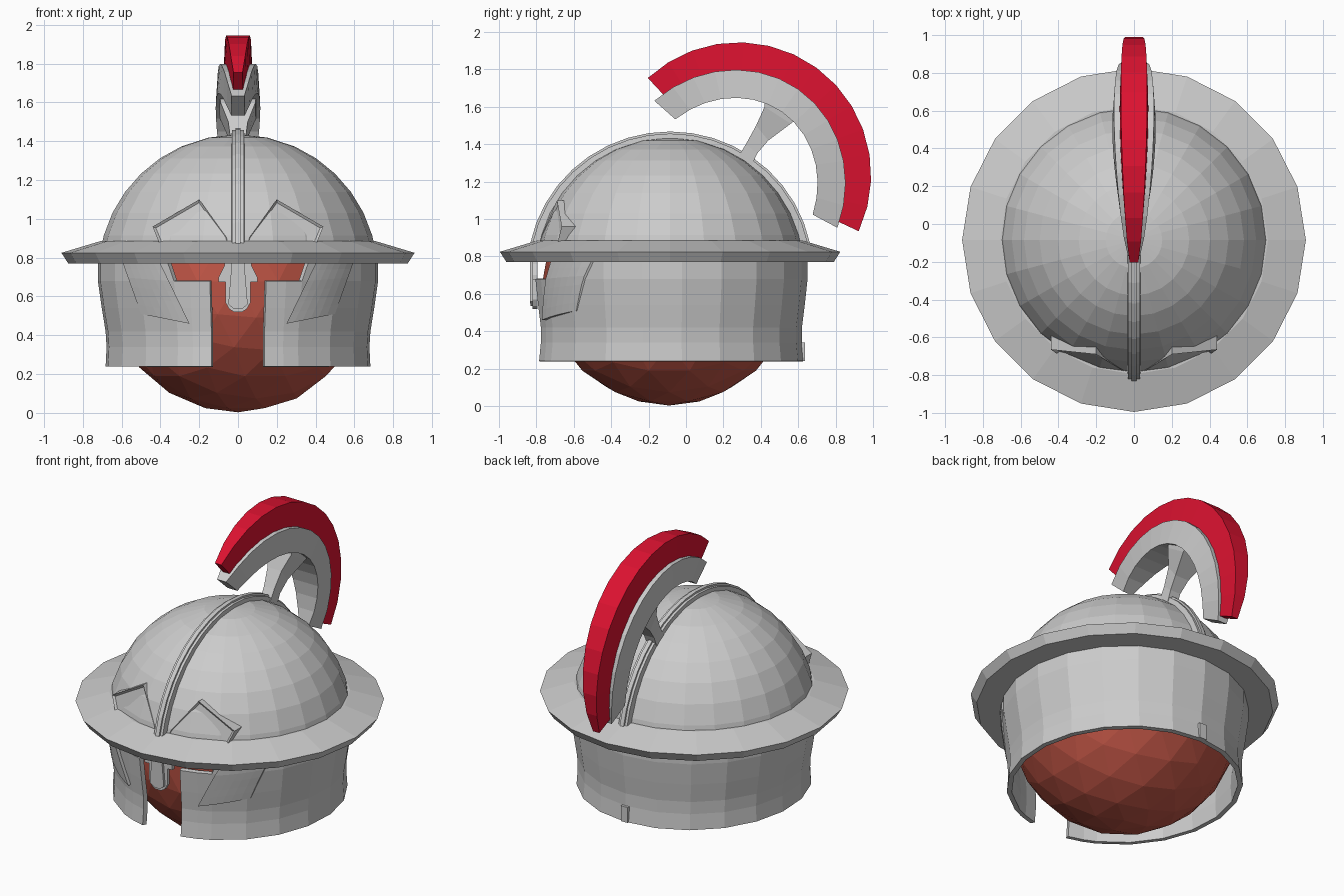
import bpy, bmesh
from math import sin, cos, pi, radians, sqrt, asin

if "Cube" in bpy.data.objects:
    bpy.data.objects.remove(bpy.data.objects["Cube"])

CY = -0.085  # centre of the helmet in y


def material(name, rgb):
    m = bpy.data.materials.new(name)
    m.diffuse_color = (*rgb, 1)
    m.use_nodes = True
    m.node_tree.nodes["Principled BSDF"].inputs["Base Color"].default_value = m.diffuse_color
    return m


RED = material("crest_red", (0.72, 0.006, 0.03))
SKIN = material("head_red", (0.52, 0.09, 0.06))


def make(name, verts, faces, mat=None, thick=0):
    me = bpy.data.meshes.new(name)
    me.from_pydata(verts, [], faces)
    bm = bmesh.new()
    bm.from_mesh(me)
    bmesh.ops.remove_doubles(bm, verts=bm.verts, dist=1e-5)
    bmesh.ops.recalc_face_normals(bm, faces=bm.faces)
    bm.to_mesh(me)
    bm.free()
    ob = bpy.data.objects.new(name, me)
    bpy.context.collection.objects.link(ob)
    if mat:
        me.materials.append(mat)
    if thick:
        s = ob.modifiers.new("thickness", 'SOLIDIFY')
        s.thickness = thick
        s.offset = -1
    return ob


def lathe(name, profile, n, closed=False):
    """Revolve (radius, z) points around the helmet axis."""
    verts = [(r * cos(2 * pi * i / n), CY + r * sin(2 * pi * i / n), z)
             for i in range(n) for r, z in profile]
    k = len(profile)
    faces = [(i * k + j, ((i + 1) % n) * k + j,
              ((i + 1) % n) * k + (j + 1) % k, i * k + (j + 1) % k)
             for i in range(n) for j in range(k if closed else k - 1)]
    return make(name, verts, faces)


def sweep(name, sections, mat=None):
    """Join four-cornered sections; each is (inner yz, outer yz, inner half width, outer half width)."""
    verts, faces = [], []
    for (a, b, wa, wb) in sections:
        verts += [(-wa, *a), (wa, *a), (wb, *b), (-wb, *b)]
    n = len(sections)
    for i in range(n - 1):
        for j in range(4):
            k = (j + 1) % 4
            faces.append((4 * i + j, 4 * i + k, 4 * i + 4 + k, 4 * i + 4 + j))
    faces += [(0, 1, 2, 3), tuple(range(4 * n - 4, 4 * n))]
    return make(name, verts, faces, mat)


def plate(name, pts, depth):
    """Flat polygon thickened towards +y."""
    n = len(pts)
    verts = list(pts) + [(x, y + depth, z) for x, y, z in pts]
    faces = [tuple(range(n)), tuple(range(n, 2 * n))]
    faces += [(i, (i + 1) % n, n + (i + 1) % n, n + i) for i in range(n)]
    return make(name, verts, faces)


# Head
bpy.ops.mesh.primitive_ico_sphere_add(subdivisions=3, radius=0.675, location=(0, -0.09, 0.678))
head = bpy.context.object
head.name = "head"
head.data.materials.append(SKIN)

# Dome and brim
dome_profile = [(0.72 * cos(radians(a)), 0.715 + 0.72 * sin(radians(a)))
                for a in (8, 16, 26, 36, 46, 56, 66, 78, 90)]
lathe("dome", dome_profile, 24)
lathe("brim", [(0.68, 0.885), (0.71, 0.885), (0.91, 0.825), (0.875, 0.77), (0.69, 0.77)], 20, True)

# Lower wall with the face slit and eye opening: rows are (z, rx, ry)
ROWS = [(0.24, 0.685, 0.715), (0.34, 0.68, 0.705), (0.42, 0.685, 0.705),
        (0.54, 0.705, 0.72), (0.68, 0.725, 0.735), (0.80, 0.725, 0.735)]


def on_wall(x, z, lift=0):
    for (z0, a0, b0), (z1, a1, b1) in zip(ROWS, ROWS[1:]):
        if z <= z1:
            t = (z - z0) / (z1 - z0)
            rx, ry = a0 + (a1 - a0) * t + lift, b0 + (b1 - b0) * t + lift
            break
    return (x, CY - ry * sqrt(1 - (x / rx) ** 2), z)


half = [asin(0.14 / 0.70), radians(20), asin(0.33 / 0.725)]
half += [half[2] + (pi - half[2]) * i / 9 for i in range(1, 9)]
angles = half + [pi] + [2 * pi - a for a in reversed(half)]
verts, faces, n = [], [], len(angles)
for r, (z, rx, ry) in enumerate(ROWS):
    for i, a in enumerate(angles):
        if r == 5 and i in (2, n - 3):
            a += 0.065 if i == 2 else -0.065
        verts.append((rx * sin(a), CY - ry * cos(a), z))
for r in range(5):
    skip = 2 if r == 4 else 0
    for i in range(skip, n - 1 - skip):
        faces.append((r * n + i, r * n + i + 1, (r + 1) * n + i + 1, (r + 1) * n + i))
make("lower_wall", verts, faces, thick=0.03)

for side, label in ((-1, "left"), (1, "right")):
    # Raised pointed panel on the cheek, fading out towards the side
    verts, faces, N = [], [], 6
    for i in range(N + 1):
        u = i / N
        for j in range(N + 1):
            v = j / N
            x = (0.25 + 0.25 * u) * (1 - v) + (0.41 + 0.19 * u) * v
            z = (0.46 + 0.05 * u) * (1 - v) + 0.79 * v
            px, py, pz = on_wall(x, z, 0.022 * (1 - u))
            verts.append((side * px, py, pz))
    for i in range(N):
        for j in range(N):
            k = i * (N + 1) + j
            quad = (k, k + N + 1, k + N + 2, k + 1)
            faces.append(quad if side > 0 else quad[::-1])
    ob = make("cheek_panel_" + label, verts, faces)
    bm = bmesh.new()
    bm.from_mesh(ob.data)
    ext = bmesh.ops.extrude_face_region(bm, geom=bm.faces[:])
    bmesh.ops.translate(bm, vec=(0, 0.035, 0),
                        verts=[g for g in ext["geom"] if isinstance(g, bmesh.types.BMVert)])
    bmesh.ops.recalc_face_normals(bm, faces=bm.faces)
    bm.to_mesh(ob.data)
    bm.free()

    # Pointed brow plate with a raised border
    ob = plate("brow_plate_" + label,
               [(side * x, y, z) for x, y, z in ((0.05, -0.785, 0.87), (0.06, -0.775, 0.905),
                (0.20, -0.69, 1.10), (0.44, -0.665, 0.96), (0.40, -0.69, 0.86))], 0.12)
    bm = bmesh.new()
    bm.from_mesh(ob.data)
    front = min(bm.faces, key=lambda f: f.calc_center_median().y if len(f.verts) == 5 else 9)
    bmesh.ops.inset_region(bm, faces=[front], thickness=0.015, depth=-0.012)
    bm.to_mesh(ob.data)
    bm.free()


# Stepped ridge over the dome
def dome_point(a, r):
    return (CY + r * cos(a) * 1.015, 0.715 + r * sin(a))


ridge_angles = [radians(168 - 156 * i / 18) for i in range(19)]
for name, r, w in (("ridge_band", 0.742, 0.036), ("ridge_spine", 0.753, 0.016)):
    sweep(name, [(dome_point(a, 0.69), dome_point(a, r), w, w * 0.85) for a in ridge_angles])

# Nose guard
outline = [(0.065, 0.80), (0.07, 0.76), (0.10, 0.70), (0.10, 0.675), (0.065, 0.675),
           (0.065, 0.57), (0.045, 0.535), (0.02, 0.52)]
plate("nose_guard", [(x, -0.82, z) for x, z in outline]
      + [(-x, -0.82, z) for x, z in reversed(outline)], 0.025)
plate("nose_guard_spine", [(0.03, -0.835, 0.80), (0.05, -0.835, 0.56), (0.02, -0.83, 0.535),
                           (-0.02, -0.83, 0.535), (-0.05, -0.835, 0.56), (-0.03, -0.835, 0.80)], 0.03)

# Small strip at the lower back
plate("back_strip", [(0.025, 0.61, 0.24), (0.025, 0.61, 0.34), (-0.025, 0.61, 0.34),
                     (-0.025, 0.61, 0.24)], 0.025)


# Crest: plume over its holder, widest in the middle
def crest(name, a0, a1, r_in, r_out, flare, w_end, w_mid, mat=None):
    sections, N = [], 14
    for i in range(N + 1):
        t = i / N
        a = radians(a0 + (a1 - a0) * t)
        e = flare * abs(2 * t - 1) ** 3
        w = w_end + (w_mid - w_end) * sin(pi * t) ** 0.8
        pt = [(0.28 + r * cos(a), 1.235 + r * sin(a)) for r in (r_in + e, r_out[0] + r_out[1] * e)]
        sections.append((*pt, w, w * 0.92))
    sweep(name, sections, mat)


crest("crest_plume", 133, -25, 0.55, (0.71, 0), 0.04, 0.025, 0.076, RED)
crest("crest_holder", 138.5, -28, 0.41, (0.56, 1), 0.04, 0.035, 0.115)

# Forked support post
sweep("crest_post", [((0.345, 1.27), (0.26, 1.30), 0.035, 0.035),
                     ((0.38, 1.35), (0.32, 1.40), 0.037, 0.037),
                     ((0.44, 1.42), (0.375, 1.50), 0.05, 0.05),
                     ((0.56, 1.51), (0.42, 1.60), 0.09, 0.09),
                     ((0.60, 1.54), (0.42, 1.66), 0.10, 0.095)])
